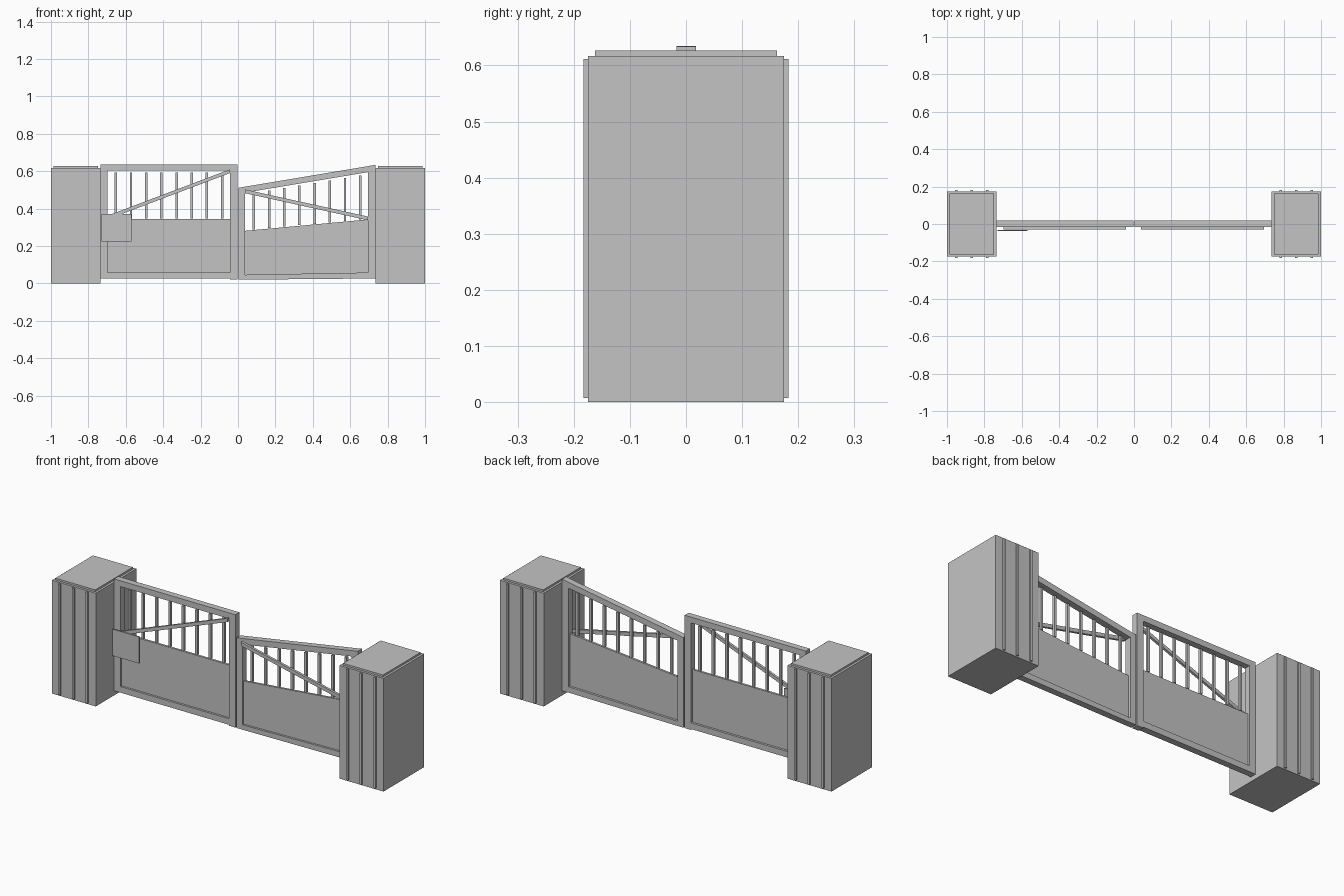
import bpy

if "Cube" in bpy.data.objects:
    bpy.data.objects.remove(bpy.data.objects["Cube"])

grey = bpy.data.materials.new("plain grey")
grey.diffuse_color = (0.55, 0.55, 0.55, 1)
grey.use_nodes = True
grey.node_tree.nodes["Principled BSDF"].inputs["Base Color"].default_value = grey.diffuse_color


def slab(name, outline, y0, y1):
    """Extrude an x-z quad outline (counter-clockwise from the front) along y."""
    n = len(outline)
    verts = [(x, y0, z) for x, z in outline] + [(x, y1, z) for x, z in outline]
    faces = [tuple(range(n)), tuple(reversed(range(n, 2 * n)))]
    faces += [(i, i + n, (i + 1) % n + n, (i + 1) % n) for i in range(n)]
    mesh = bpy.data.meshes.new(name)
    mesh.from_pydata(verts, [], faces)
    mesh.materials.append(grey)
    ob = bpy.data.objects.new(name, mesh)
    bpy.context.collection.objects.link(ob)
    return ob


def beam(name, x0, x1, low, high, y0, y1):
    """Bar from x0 to x1; low and high are (z at x0, z at x1)."""
    return slab(name, [(x0, low[0]), (x1, low[1]), (x1, high[1]), (x0, high[0])], y0, y1)


def box(name, x0, x1, y0, y1, z0, z1):
    return beam(name, x0, x1, (z0, z0), (z1, z1), y0, y1)


def mix(ends, t):
    return ends[0] + (ends[1] - ends[0]) * t


# Pillars with caps and narrow battens front and back
for side, s in (("left", -1), ("right", 1)):
    c = s * 0.8675
    box(side + "_pillar", c - 0.1325, c + 0.1325, -0.175, 0.175, 0, 0.617)
    box(side + "_pillar_cap", c - 0.12, c + 0.12, -0.162, 0.162, 0.617, 0.627)
    for dx in (-0.083, 0, 0.083):
        for f in (-1, 1):
            y = sorted((f * 0.174, f * 0.183))
            box(side + "_pillar_batten", c + dx - 0.006, c + dx + 0.006, y[0], y[1], 0.007, 0.612)

F, B = -0.017, 0.018  # front and back of the gate frame


def leaf(side, x0, x1, rail, panel, foot, foot_top, brace):
    beam(side + "_top_rail", x0, x1, [z - 0.032 for z in rail], rail, F, B)
    beam(side + "_bottom_rail", x0, x1, foot, foot_top, F, B)
    beam(side + "_panel", x0, x1, foot_top, panel, -0.006, 0.006)
    beam(side + "_brace", x0, x1, [z - 0.01 for z in brace], [z + 0.01 for z in brace], -0.03, F)
    # Balusters between panel and top rail
    for i in range(8):
        x = (0.085 + i * 0.0812) * (1 if x0 > 0 else -1)
        a, b = x - 0.0065, x + 0.0065
        t = (x - x0) / (x1 - x0)
        lo = mix(panel, t) + 0.003
        hi = mix(rail, t) - 0.043
        box(side + "_baluster", a, b, -0.006, 0.007, lo, hi)


# Left leaf: level top
leaf("left", -0.698, -0.042, (0.635, 0.635), (0.345, 0.345),
     (0.025, 0.025), (0.058, 0.058), (0.352, 0.6))
box("left_hinge_stile", -0.735, -0.698, F, B, 0.025, 0.635)
box("left_meeting_stile", -0.042, -0.004, F, B, 0.02, 0.635)

# Right leaf: sloping top
leaf("right", 0.038, 0.696, (0.517, 0.627), (0.281, 0.342),
     (0.02, 0.026), (0.046, 0.058), (0.492, 0.347))
beam("right_meeting_stile", 0.003, 0.038, (0.02, 0.02), (0.511, 0.517), F, B)
beam("right_hinge_stile", 0.696, 0.735, (0.025, 0.025), (0.627, 0.634), F, B)

# Flat sign plate in front of the left leaf
box("sign_plate", -0.73, -0.57, -0.037, -0.031, 0.225, 0.37)
